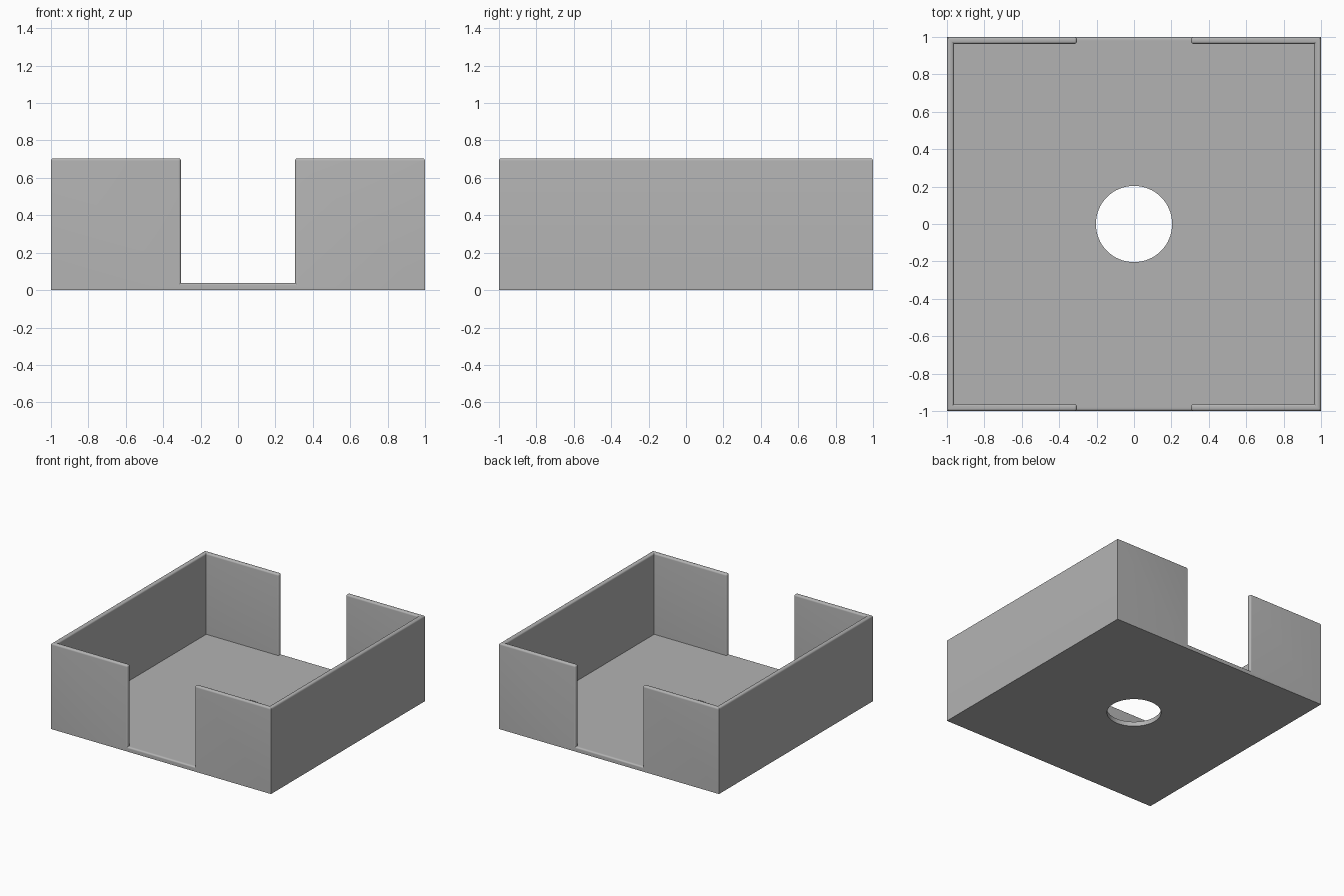
import bpy, bmesh
from math import radians

if "Cube" in bpy.data.objects:
    bpy.data.objects.remove(bpy.data.objects["Cube"])

HEIGHT, WALL, FLOOR = 0.705, 0.037, 0.038
GAP, HOLE, ROUND = 0.61, 0.204, 0.014

grey = bpy.data.materials.new("plain grey")
grey.use_nodes = True
colour = (0.45, 0.45, 0.45, 1)
grey.diffuse_color = colour
grey.node_tree.nodes["Principled BSDF"].inputs["Base Color"].default_value = colour


def box(name, width, depth, bottom, top):
    bpy.ops.mesh.primitive_cube_add(size=1, location=(0, 0, (bottom + top) / 2))
    obj = bpy.context.object
    obj.name = name
    obj.scale = (width, depth, top - bottom)
    bpy.ops.object.transform_apply(location=True, rotation=True, scale=True)
    return obj


def cut(target, cutter):
    mod = target.modifiers.new("cut", 'BOOLEAN')
    mod.operation = 'DIFFERENCE'
    mod.solver = 'EXACT'
    mod.object = cutter
    bpy.ops.object.select_all(action='DESELECT')
    bpy.context.view_layer.objects.active = target
    target.select_set(True)
    bpy.ops.object.modifier_apply(modifier=mod.name)
    bpy.data.objects.remove(cutter)


# Open tray: hollow box with a gap through the front and back walls
tray = box("tray", 2, 2, 0, HEIGHT)
inner = 2 - 2 * WALL
cut(tray, box("cavity_cutter", inner, inner, FLOOR, 1))
cut(tray, box("gap_cutter", GAP, 3, FLOOR, 1))

# Round the rims, the gap sides and the floor lips; outer corners stay sharp
bm = bmesh.new()
bm.from_mesh(tray.data)
bmesh.ops.remove_doubles(bm, verts=bm.verts, dist=0.0001)
bmesh.ops.dissolve_limit(bm, angle_limit=0.02, verts=bm.verts, edges=bm.edges)
bm.normal_update()


def is_rim(edge):
    a, b = (v.co for v in edge.verts)
    outer_corner = abs(a.x) > 0.99 and abs(a.z - b.z) > 0.1
    return (edge.is_convex and edge.calc_face_angle(0) > 0.1
            and min(a.z, b.z) > FLOOR / 2 and not outer_corner)


bmesh.ops.bevel(bm, geom=[e for e in bm.edges if is_rim(e)], offset=ROUND,
                offset_type='OFFSET', segments=5, profile=0.5,
                affect='EDGES', clamp_overlap=True)
bm.to_mesh(tray.data)
bm.free()

# Round hole in the floor
bpy.ops.mesh.primitive_cylinder_add(vertices=64, radius=HOLE, depth=0.4)
cut(tray, bpy.context.object)

tray.data.materials.clear()
tray.data.materials.append(grey)
for face in tray.data.polygons:
    face.material_index = 0
bpy.ops.object.shade_smooth_by_angle(angle=radians(30))
